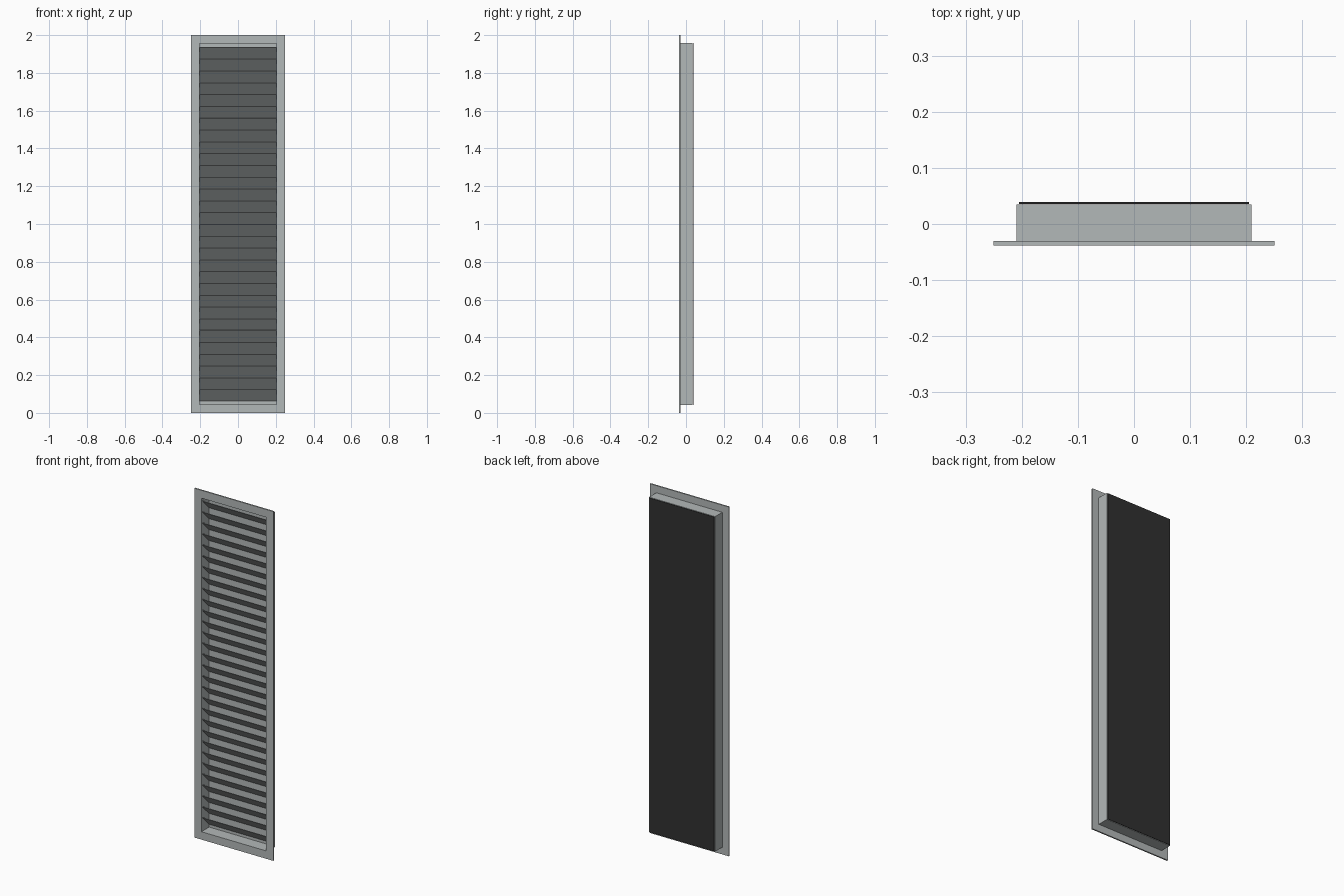
import bpy
import math

cube = bpy.data.objects.get("Cube")
if cube:
    bpy.data.objects.remove(cube, do_unlink=True)


def material(name, color):
    mat = bpy.data.materials.new(name)
    mat.use_nodes = True
    mat.diffuse_color = color
    mat.node_tree.nodes["Principled BSDF"].inputs["Base Color"].default_value = color
    return mat


grey = material("light grey metal", (0.45, 0.48, 0.48, 1))
black = material("black filter", (0.03, 0.03, 0.03, 1))


def box(name, low, high, mat, tilt=0):
    center = [(a + b) / 2 for a, b in zip(low, high)]
    bpy.ops.mesh.primitive_cube_add(size=1, location=center)
    obj = bpy.context.object
    obj.name = name
    obj.scale = [b - a for a, b in zip(low, high)]
    obj.rotation_euler.x = tilt
    obj.data.materials.append(mat)
    return obj


def ring(name, outer, inner, front, back):
    """Rectangular frame given outer and inner margins from the flange edge."""
    half, height = 0.25, 2.0
    verts, faces = [], []
    for y in (front, back):
        for m in (outer, inner):
            x = half - m
            verts += [(-x, y, m), (x, y, m), (x, y, height - m), (-x, y, height - m)]
    for i in range(4):
        j = (i + 1) % 4
        for a, b in ((0, 4), (4, 12), (12, 8), (8, 0)):
            faces.append((a + i, a + j, b + j, b + i))
    mesh = bpy.data.meshes.new(name)
    mesh.from_pydata(verts, [], faces)
    mesh.materials.append(grey)
    obj = bpy.data.objects.new(name, mesh)
    bpy.context.collection.objects.link(obj)
    return obj


# Front flange and the sleeve behind it
ring("front_flange", 0, 0.045, -0.038, -0.03)
ring("sleeve", 0.041, 0.045, -0.03, 0.035)

# Closed back and dark rear panel
box("back_wall", (-0.205, 0.032, 0.045), (0.205, 0.035, 1.955), grey)
box("rear_panel", (-0.205, 0.036, 0.043), (0.205, 0.039, 1.957), black)

# Slanted blades, front edge high
count, pitch, length, thickness = 30, 0.0625, 0.085, 0.003
for i in range(count):
    z = 1 + (i - (count - 1) / 2) * pitch
    box(f"blade_{i + 1}", (-0.205, -length / 2, z - thickness / 2),
        (0.205, length / 2, z + thickness / 2), grey, math.radians(-45))
